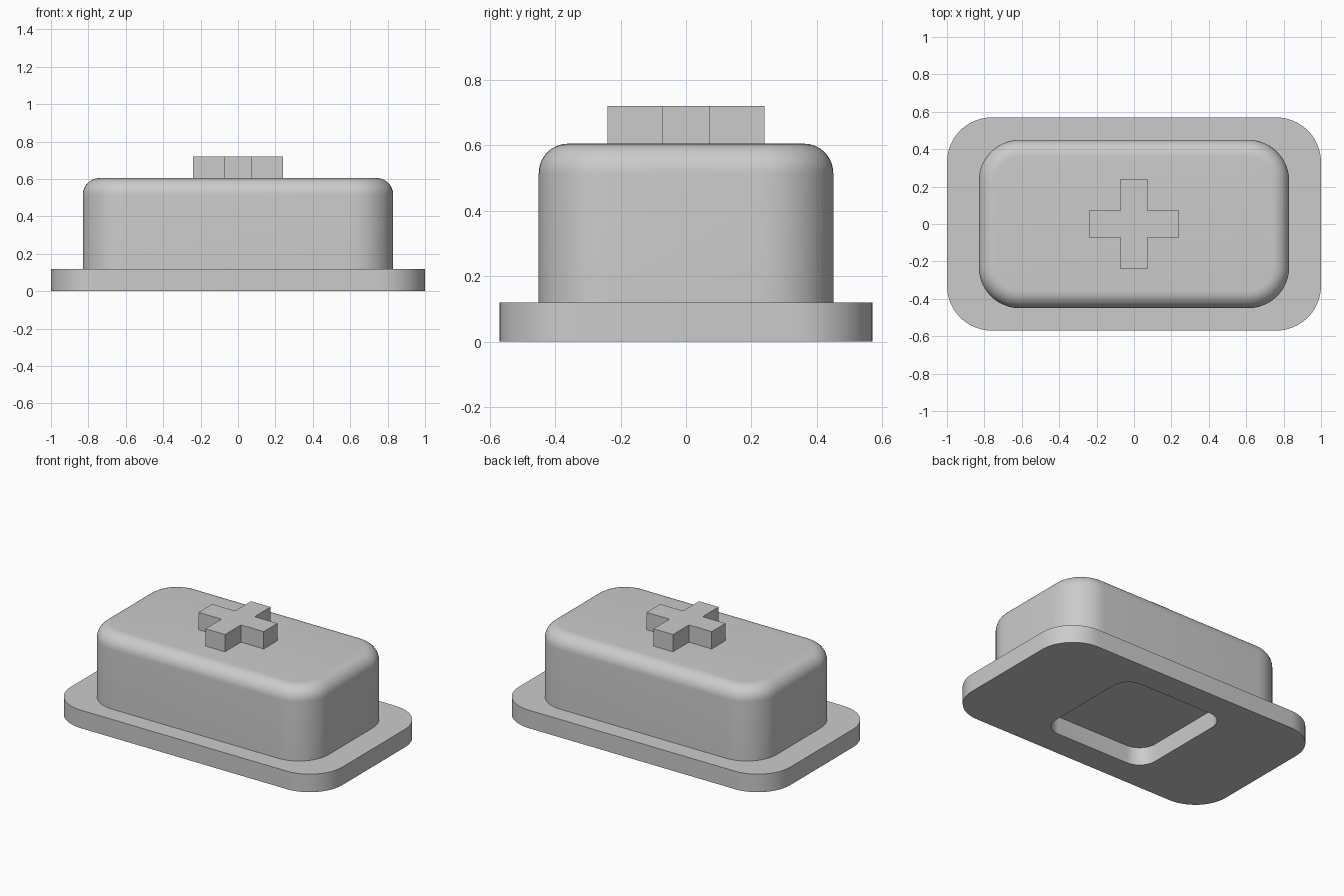
import bpy, bmesh
from math import sin, cos, pi, radians

cube = bpy.data.objects.get("Cube")
if cube:
    bpy.data.objects.remove(cube, do_unlink=True)

# Single grey plastic
GREY = (0.6, 0.6, 0.6, 1.0)
grey = bpy.data.materials.new("plain grey")
grey.use_nodes = True
grey.diffuse_color = GREY
grey.node_tree.nodes["Principled BSDF"].inputs["Base Color"].default_value = GREY


def rounded_rect(hx, hy, r, z, steps=12):
    """Counter-clockwise ring with rounded corners."""
    ring = []
    for i, (sx, sy) in enumerate(((1, 1), (-1, 1), (-1, -1), (1, -1))):
        for k in range(steps + 1):
            a = (i + k / steps) * pi / 2
            ring.append((sx * (hx - r) + r * cos(a), sy * (hy - r) + r * sin(a), z))
    return ring


def loft(name, rings, closed=False):
    """Skin a stack of equal rings; capped at both ends, or closed into a tube."""
    bm = bmesh.new()
    loops = [[bm.verts.new(p) for p in ring] for ring in rings]
    pairs = list(zip(loops, loops[1:]))
    if closed:
        pairs.append((loops[-1], loops[0]))
    else:
        bm.faces.new(loops[0])
        bm.faces.new(loops[-1])
    for low, high in pairs:
        for i in range(len(low)):
            j = (i + 1) % len(low)
            bm.faces.new((low[i], low[j], high[j], high[i]))
    bmesh.ops.recalc_face_normals(bm, faces=bm.faces)
    mesh = bpy.data.meshes.new(name)
    bm.to_mesh(mesh)
    bm.free()
    mesh.materials.append(grey)
    obj = bpy.data.objects.new(name, mesh)
    bpy.context.collection.objects.link(obj)
    bpy.ops.object.select_all(action='DESELECT')
    obj.select_set(True)
    bpy.context.view_layer.objects.active = obj
    bpy.ops.object.shade_smooth_by_angle(angle=radians(30))
    return obj


BASE_TOP, BODY_TOP, CROSS_TOP = 0.12, 0.605, 0.72

# Base flange with a rounded square opening underneath
outer, hole = (1.0, 0.57, 0.24), (0.39, 0.39, 0.12)
loft("base_flange", [
    rounded_rect(*outer, 0), rounded_rect(*outer, BASE_TOP),
    rounded_rect(*hole, BASE_TOP), rounded_rect(*hole, 0)], closed=True)

# Body block with a filleted top edge
fillet, segments = 0.09, 10
rings = [rounded_rect(0.83, 0.45, 0.22, BASE_TOP)]
for k in range(segments + 1):
    a = k / segments * pi / 2
    inset = fillet * (1 - cos(a))
    rings.append(rounded_rect(0.83 - inset, 0.45 - inset, 0.22 - inset,
                              BODY_TOP - fillet + fillet * sin(a)))
loft("body", rings)

# Raised cross on top
L, W = 0.24, 0.072
quarter = [(L, -W), (L, W), (W, W)]
outline = []
for turn in range(4):
    outline += quarter
    quarter = [(-y, x) for x, y in quarter]
loft("top_cross", [[(x, y, z) for x, y in outline] for z in (BODY_TOP, CROSS_TOP)])
